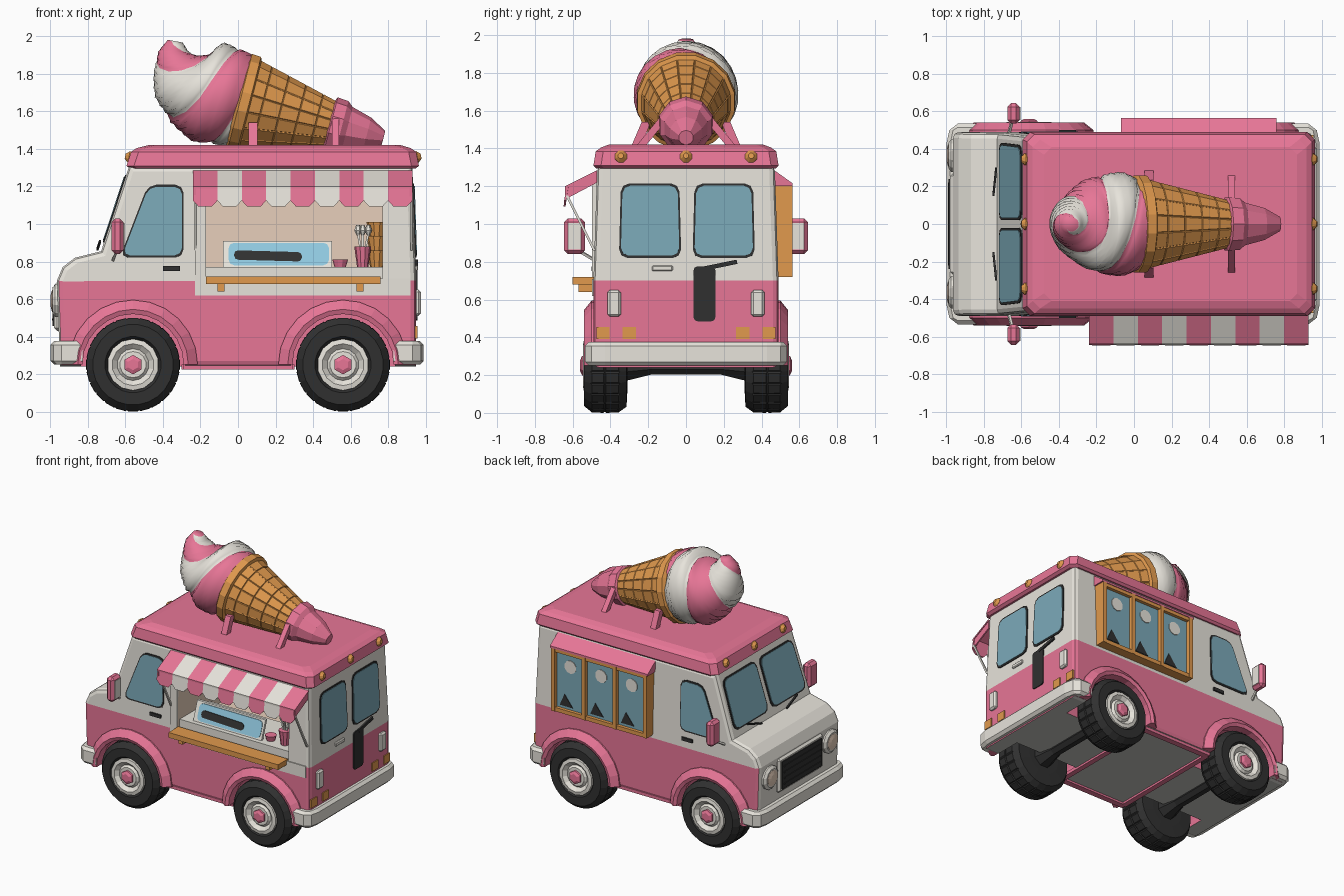
import bpy, bmesh, math
from mathutils import Vector as V

if "Cube" in bpy.data.objects:
    bpy.data.objects.remove(bpy.data.objects["Cube"])

def material(name, r, g, b):
    m = bpy.data.materials.new(name)
    m.diffuse_color = (r, g, b, 1)
    m.use_nodes = True
    m.node_tree.nodes["Principled BSDF"].inputs["Base Color"].default_value = m.diffuse_color
    return m

PINK = material("pink paint", 0.82, 0.185, 0.315)
WHITE = material("cream white", 0.89, 0.86, 0.79)
ORANGE = material("waffle orange", 0.75, 0.32, 0.075)
GLASS = material("window blue", 0.20, 0.40, 0.485)
BLACK = material("rubber black", 0.03, 0.03, 0.03)
BEIGE = material("interior beige", 0.82, 0.64, 0.51)
SKY = material("light blue", 0.28, 0.58, 0.74)
GREY = material("underside grey", 0.55, 0.54, 0.51)

def finish(bm, name, *mats):
    bmesh.ops.recalc_face_normals(bm, faces=bm.faces)
    me = bpy.data.meshes.new(name)
    bm.to_mesh(me)
    bm.free()
    for m in mats:
        me.materials.append(m)
    ob = bpy.data.objects.new(name, me)
    bpy.context.collection.objects.link(ob)
    return ob

def loft(name, rings, *mats, col_mat=None, raised=(), inset=(0.008, 0.004)):
    """Skin closed rings; col_mat picks a material per column, raised bands get inset blocks."""
    bm = bmesh.new()
    vs = [[bm.verts.new(p) for p in r] for r in rings]
    n, blocks = len(vs[0]), []
    for i in range(len(vs) - 1):
        for j in range(n):
            k = (j + 1) % n
            f = bm.faces.new((vs[i][j], vs[i][k], vs[i + 1][k], vs[i + 1][j]))
            if col_mat:
                f.material_index = col_mat(j)
            if i in raised:
                blocks.append(f)
    bm.faces.new(vs[0])
    bm.faces.new(vs[-1])
    bmesh.ops.recalc_face_normals(bm, faces=bm.faces)
    if blocks:
        bmesh.ops.inset_individual(bm, faces=blocks, thickness=inset[0], depth=inset[1])
    return finish(bm, name, *mats)

def lathe(name, origin, axis, profile, mat, n=16, **kw):
    a = V(axis).normalized()
    u = V((0, 1, 0)) if abs(a.y) < 0.9 else V((1, 0, 0))
    w = a.cross(u)
    ang = [2 * math.pi * (j + 0.5) / n for j in range(n)]
    return loft(name, [[V(origin) + a * h + (u * math.cos(t) + w * math.sin(t)) * r for t in ang]
                       for r, h in profile], mat, **kw)

def plate(name, pts, vec, mat, rounding=0):
    """Polygon extruded along vec, with optional rounded corners."""
    bm = bmesh.new()
    bm.faces.new([bm.verts.new(p) for p in pts])
    if rounding:
        bmesh.ops.bevel(bm, geom=bm.verts[:], offset=rounding, segments=2, profile=0.5, affect='VERTICES')
    ext = bmesh.ops.extrude_face_region(bm, geom=bm.faces[:], use_keep_orig=True)
    bmesh.ops.translate(bm, vec=V(vec), verts=[e for e in ext["geom"] if isinstance(e, bmesh.types.BMVert)])
    return finish(bm, name, mat)

def box(name, x, y, z, mat, bevel=0):
    bm = bmesh.new()
    bmesh.ops.create_cube(bm, size=1)
    for v in bm.verts:
        v.co = [(r[0] + r[1]) / 2 + c * (r[1] - r[0]) for r, c in zip((x, y, z), v.co)]
    if bevel:
        bmesh.ops.bevel(bm, geom=bm.edges[:], offset=bevel, segments=1, affect='EDGES')
    return finish(bm, name, mat)

def beam(name, p0, p1, w, mat):
    p0, p1 = V(p0), V(p1)
    return lathe(name, p0, p1 - p0, [(w, 0), (w, (p1 - p0).length)], mat, n=4)

def window(name, pts, normal):
    pts, nrm = [V(p) for p in pts], V(normal).normalized()
    c = sum(pts, V()) / len(pts)
    plate(name + "_seal", pts, nrm * 0.006, BLACK, 0.045)
    plate(name + "_glass", [c + (p - c) * 0.94 for p in pts], nrm * 0.0095, GLASS, 0.042)

def half_width(z):
    return 0.49 - max(0, z - 0.7) * 0.033

# Body: side profile, split at the paint line, bevelled, then cut
prof = [(-0.95, 0.24), (-0.965, 0.7), (-0.935, 0.77), (-0.87, 0.82), (-0.73, 0.855), (-0.58, 1.31),
        (0.93, 1.31), (0.95, 0.7), (0.95, 0.24)]
bm = bmesh.new()
sides = [[bm.verts.new((x, s * half_width(z), z)) for x, z in prof] for s in (-1, 1)]
for s in sides:
    bm.faces.new([s[0], s[1], s[7], s[8]])
    bm.faces.new(s[1:8])
for i in range(9):
    k = (i + 1) % 9
    bm.faces.new((sides[0][i], sides[0][k], sides[1][k], sides[1][i]))
bmesh.ops.recalc_face_normals(bm, faces=bm.faces)
rim = [e for e in bm.edges if sum(abs(f.normal.y) > 0.9 for f in e.link_faces) == 1]
bmesh.ops.bevel(bm, geom=rim, offset=0.03, segments=2, profile=0.5, affect='EDGES')
body = finish(bm, "body", PINK, WHITE, BEIGE, GREY)
cutters = [box("room_cutter", (-0.17, 0.77), (-0.7, 0.40), (0.71, 1.25), BEIGE)]
for x in (-0.56, 0.56):
    for s in (-1, 1):
        cutters.append(lathe("wheel_well_cutter", (x, 0, 0.25), (0, s, 0), [(0.28, 0.27), (0.28, 0.7)], PINK, 24))
bpy.context.view_layer.objects.active = body
for c in cutters:
    mod = body.modifiers.new("cut", 'BOOLEAN')
    mod.operation, mod.solver, mod.object = 'DIFFERENCE', 'EXACT', c
    bpy.ops.object.modifier_apply(modifier=mod.name)
    bpy.data.objects.remove(c)
for p in body.data.polygons:
    c, n = p.center, p.normal
    if -0.18 < c.x < 0.78 and -0.45 < c.y < 0.41 and 0.705 < c.z < 1.26:
        p.material_index = 2
    elif c.z > 0.7 or (c.x < -0.9 and n.x < -0.8):
        p.material_index = 1
    else:
        p.material_index = 3 if n.z < -0.9 and c.z < 0.26 else 0

# Underside frame
for s in (-1, 1):
    box("sill_rail", (-0.29, 0.29), sorted((s * 0.43, s * 0.475)), (0.225, 0.25), PINK)
    box("cross_rail", sorted((s * 0.26, s * 0.3)), (-0.45, 0.45), (0.225, 0.25), PINK)

# Roof
def rounded_rect(x0, x1, w, z, c=0.04):
    return [(x0, -w + c, z), (x0 + c, -w, z), (x1 - c, -w, z), (x1, -w + c, z),
            (x1, w - c, z), (x1 - c, w, z), (x0 + c, w, z), (x0, w - c, z)]
loft("roof", [rounded_rect(-0.575, 0.945, 0.475, 1.295), rounded_rect(-0.595, 0.965, 0.49, 1.31),
              rounded_rect(-0.57, 0.95, 0.478, 1.385), rounded_rect(-0.54, 0.92, 0.45, 1.405),
              rounded_rect(-0.48, 0.87, 0.41, 1.42)], PINK)
for s, x in ((-1, -0.57), (1, 0.945)):
    for y in (-0.345, 0, 0.345):
        lathe("roof_lamp", (x, y, 1.355), (s, 0, 0.2), [(0.034, -0.02), (0.034, 0.012), (0.015, 0.032)], ORANGE, 8)

# Wheels, arches and axles
for x in (-0.56, 0.56):
    lathe("axle", (x, 0, 0.25), (0, 1, 0), [(0.09, -0.33), (0.05, -0.18), (0.05, 0.18), (0.09, 0.33)], BLACK, 8)
    for s in (-1, 1):
        o, a = (x, 0, 0.25), (0, s, 0)
        lathe("tyre", o, a, [(0.13, 0.31), (0.22, 0.315), (0.244, 0.35), (0.246, 0.43), (0.244, 0.505),
                             (0.215, 0.54), (0.15, 0.54), (0.13, 0.51)], BLACK, 24, raised=(2, 3), inset=(0.01, 0.006))
        lathe("wheel_rim", o, a, [(0.138, 0.5), (0.138, 0.54), (0.112, 0.545), (0.085, 0.52), (0.07, 0.535)], WHITE, 14)
        lathe("wheel_hub", o, a, [(0.052, 0.5), (0.052, 0.55), (0.03, 0.56)], PINK, 6)
        sec = [(0.27, 0.45), (0.27, 0.53), (0.295, 0.54), (0.345, 0.50), (0.345, 0.45)]
        loft("wheel_arch", [[(x + r * math.cos(t), s * y, 0.25 + r * math.sin(t)) for r, y in sec]
                            for t in [math.pi * i / 12 for i in range(13)]], PINK)

# Bumpers with rounded, wrapped ends
for s, end in ((-1, 1.0), (1, 0.99)):
    name = "front_bumper" if s < 0 else "rear_bumper"
    def section(d):
        half = [(0.83, 0.47), (0.83, 0.535 - d), (end - 0.06, 0.535 - d), (end - 0.015 - d, 0.50), (end - d, 0.43)]
        return [(s * x, y) for x, y in half] + [(s * x, -y) for x, y in half[::-1]] + [(s * 0.93, -0.45), (s * 0.93, 0.45)]
    loft(name, [[(x, y, z) for x, y in section(d)] for d, z in ((0.02, 0.25), (0, 0.27), (0, 0.355), (0.02, 0.375))], WHITE)

# Nose: grille and headlights
box("grille_frame", (-0.98, -0.93), (-0.27, 0.27), (0.43, 0.69), WHITE, 0.015)
box("grille", (-0.988, -0.95), (-0.24, 0.24), (0.455, 0.665), BLACK)
for i in range(4):
    box("grille_bar", (-0.993, -0.98), (-0.22, 0.22), (0.485 + i * 0.045, 0.495 + i * 0.045), BLACK)
for s in (-1, 1):
    lathe("headlight_ring", (-0.94, s * 0.365, 0.59), (-1, 0, 0), [(0.09, 0), (0.09, 0.035), (0.07, 0.05)], WHITE, 12)
    lathe("headlight", (-0.94, s * 0.365, 0.59), (-1, 0, 0), [(0.06, 0.03), (0.06, 0.052), (0.03, 0.06)], BEIGE, 12)
    # Windscreen pane and wiper
    def on_screen(y, z):
        return (-0.73 + (z - 0.855) * 0.33, s * y, z)
    window("windscreen", [on_screen(0.02, 0.9), on_screen(0.435, 0.9), on_screen(0.42, 1.26), on_screen(0.02, 1.26)],
           (-0.95, 0, 0.31))
    beam("wiper", (-0.75, s * 0.15, 0.865), (-0.735, s * 0.3, 0.91), 0.008, BLACK)
    # Cab door glass, handle and mirror
    window("door", [(x, s * (half_width(z) - 0.001), z) for x, z in
                    ((-0.63, 0.82), (-0.29, 0.82), (-0.29, 1.21), (-0.48, 1.21))], (0, s, 0.033))
    box("door_handle", (-0.4, -0.31), sorted((s * 0.47, s * 0.5)), (0.75, 0.775), BLACK)
    box("mirror", (-0.675, -0.61), sorted((s * 0.535, s * 0.645)), (0.84, 1.03), PINK, 0.02)
    box("mirror_face", (-0.612, -0.606), sorted((s * 0.555, s * 0.625)), (0.865, 1.005), WHITE)
    beam("mirror_arm", (-0.67, s * 0.47, 0.8), (-0.645, s * 0.57, 0.86), 0.018, WHITE)
    # Rear lamps and markers
    box("tail_lamp", (0.94, 0.975), (s * 0.38 - 0.035, s * 0.38 + 0.035), (0.51, 0.65), WHITE, 0.012)
    for y in (0.3, 0.44):
        box("rear_marker", (0.94, 0.957), (s * y - 0.035, s * y + 0.035), (0.39, 0.455), ORANGE)
    # Rear door glass
    c = s * 0.195 + 0.005
    window("rear_door", [(0.95 - (z - 0.7) * 0.033, c + d, z) for d, z in
                         ((-0.165, 0.82), (0.165, 0.82), (0.155, 1.215), (-0.155, 1.215))], (1, 0, 0.033))
plate("rear_latch", [(0.948, 0.04, 0.485), (0.948, 0.155, 0.485), (0.948, 0.155, 0.775), (0.948, 0.04, 0.775)],
      (0.009, 0, 0), BLACK, 0.02)
beam("rear_latch_bar", (0.948, 0.1, 0.765), (0.948, 0.27, 0.80), 0.016, BLACK)
box("rear_handle", (0.94, 0.96), (-0.18, -0.07), (0.75, 0.78), WHITE, 0.006)

# Serving hatch: frame, shelf and counter
box("hatch_sill", (-0.23, 0.92), (-0.497, -0.46), (0.62, 0.71), WHITE)
box("hatch_post", (-0.23, -0.17), (-0.497, -0.46), (0.7, 1.26), WHITE)
box("shelf", (-0.17, 0.76), (-0.6, -0.48), (0.68, 0.72), ORANGE)
for x in (-0.09, 0.65):
    box("shelf_bracket", (x - 0.018, x + 0.018), (-0.57, -0.48), (0.64, 0.685), ORANGE)
box("counter", (-0.17, 0.77), (-0.465, -0.1), (0.705, 0.77), WHITE)
def on_panel(x, z):
    return (x, -0.43 + (z - 0.77) * 0.357, z)
plate("counter_panel", [on_panel(-0.08, 0.77), on_panel(0.5, 0.77), on_panel(0.5, 0.91), on_panel(-0.08, 0.91)],
      (0, 0.02, 0), WHITE)
plate("counter_panel_tint", [on_panel(-0.05, 0.78), on_panel(0.485, 0.78), on_panel(0.485, 0.9), on_panel(-0.05, 0.9)],
      (0, -0.005, 0), SKY, 0.03)
plate("counter_panel_band", [on_panel(-0.02, 0.81), on_panel(0.34, 0.8), on_panel(0.34, 0.85), on_panel(-0.02, 0.86)],
      (0, -0.009, 0), BLACK, 0.02)
lathe("small_cup", (0.545, -0.38, 0.77), (0, 0, 1), [(0.03, 0), (0.042, 0.04)], PINK, 10)
lathe("tall_cup", (0.665, -0.38, 0.77), (0, 0, 1), [(0.03, 0), (0.045, 0.11)], PINK, 10)
for dx in (-0.025, 0.0, 0.03):
    beam("spoon", (0.665, -0.38, 0.8), (0.665 + dx, -0.38, 0.95), 0.008, WHITE)
    lathe("spoon_bowl", (0.665 + dx, -0.38, 0.94), (0, 0, 1), [(0.008, 0), (0.02, 0.025), (0.01, 0.055)], WHITE, 6)
for i in range(3):
    lathe("stacked_cone", (0.74, -0.32, 0.77 + i * 0.075), (0, 0, 1), [(0.035, 0), (0.055, 0.09)], ORANGE, 10)

# Striped awning with scalloped front
w = 1.17 / 9
for i in range(9):
    x0, x1, m = -0.24 + i * w, -0.24 + (i + 1) * w, (PINK, WHITE)[i % 2]
    plate("awning_stripe", [(x0, -0.47, 1.285), (x1, -0.47, 1.285), (x1, -0.64, 1.2), (x0, -0.64, 1.2)], (0, 0, -0.012), m)
    plate("awning_scallop", [(x0, -0.632, 1.2), (x1, -0.632, 1.2), (x1, -0.645, 1.125), (x1 - 0.03, -0.648, 1.092),
                             (x0 + 0.03, -0.648, 1.092), (x0, -0.645, 1.125)], (0, 0.01, 0), m)
for x in (-0.235, 0.915):
    plate("awning_end", [(x, -0.47, 1.28), (x, -0.64, 1.2), (x, -0.64, 1.13), (x, -0.47, 1.22)], (0.01, 0, 0), PINK)
    beam("awning_strut", (x + 0.01, -0.63, 1.15), (x + 0.01, -0.485, 0.86), 0.01, WHITE)

# Display board on the far side
box("board_glass", (-0.04, 0.73), (0.46, 0.535), (0.74, 1.19), GLASS)
for x in (-0.06, 0.2, 0.46, 0.72):
    box("board_post", (x, x + 0.03), (0.46, 0.565), (0.72, 1.2), ORANGE)
for z in (0.72, 1.175):
    box("board_rail", (-0.06, 0.75), (0.46, 0.56), (z, z + 0.03), ORANGE)
plate("board_hood", [(-0.07, 0.46, 1.29), (-0.07, 0.46, 1.2), (-0.07, 0.565, 1.2), (-0.07, 0.565, 1.215)],
      (0.83, 0, 0), PINK)
for x in (0.085, 0.345, 0.605):
    lathe("board_disc", (x, 0.534, 1.08), (0, 1, 0), [(0.05, 0), (0.05, 0.006)], WHITE, 10)
    plate("board_patch", [(x - 0.02, 0.534, 0.77), (x + 0.09, 0.534, 0.77), (x + 0.05, 0.534, 0.86)], (0, 0.006, 0), BLACK)

# Giant cone lying on the roof
P, A = V((0.03, 0, 1.65)), V((0.968, 0, -0.25))
lathe("waffle_cone", P, A, [(0.245 - 0.125 * i / 5, 0.5 * i / 5) for i in range(6)], ORANGE, 16,
      raised=range(5), inset=(0.005, 0.005))
lathe("cone_rim", P, A, [(0.24, -0.035), (0.265, -0.02), (0.262, 0.03), (0.235, 0.04)], ORANGE, 16)
lathe("cone_holder", P, A, [(0.13, 0.47), (0.15, 0.48), (0.145, 0.54), (0.12, 0.57), (0.09, 0.68), (0.04, 0.77)], PINK, 10)
for s in (-1, 1):
    beam("holder_leg", (0.52, s * 0.11, 1.57), (0.52, s * 0.25, 1.40), 0.035, PINK)
    beam("cone_leg", (0.08, s * 0.21, 1.54), (0.08, s * 0.27, 1.40), 0.035, PINK)

# Twisted two-colour swirl: columns follow the helix
key = [(0.03, 1.65, 0.24), (-0.06, 1.68, 0.27), (-0.16, 1.705, 0.27), (-0.24, 1.74, 0.235),
       (-0.30, 1.79, 0.18), (-0.335, 1.86, 0.12), (-0.345, 1.92, 0.08), (-0.335, 1.975, 0.04)]
pts = [V(a).lerp(V(b), f / 3) for a, b in zip(key, key[1:]) for f in range(3)] + [V(key[-1])]
rings, n = [], 24
for i, (x, z, r) in enumerate(pts):
    q0, q1 = pts[max(i - 3, 0)], pts[min(i + 3, len(pts) - 1)]
    d = V((q1.x - q0.x, 0, q1.y - q0.y)).normalized()
    up, turn = V((d.z, 0, -d.x)), 2 * math.pi * 1.6 * i / (len(pts) - 1)
    ring = []
    for j in range(n):
        t = 2 * math.pi * j / n
        rr = r * (0.93 + 0.1 * math.sqrt(abs(math.sin(t))))
        ring.append(V((x, 0, z)) + (V((0, 1, 0)) * math.cos(t + turn) + up * math.sin(t + turn)) * rr)
    rings.append(ring)
swirl = loft("ice_cream_swirl", rings, PINK, WHITE, col_mat=lambda j: 0 if j < n // 2 else 1)
for p in swirl.data.polygons:
    p.use_smooth = True
